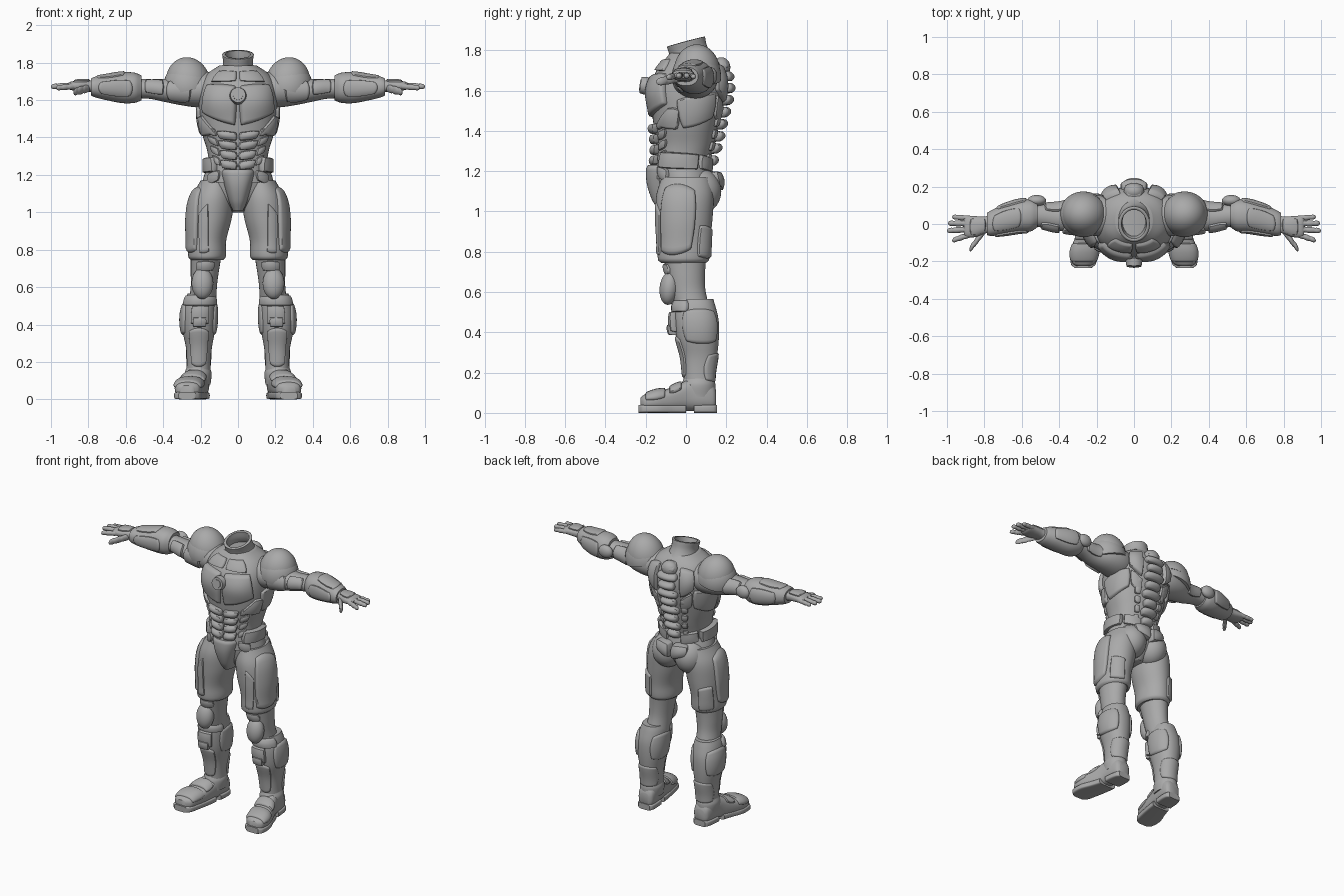
import bpy, bmesh, math
from mathutils import Vector, Matrix

cube = bpy.data.objects.get("Cube")
if cube:
    bpy.data.objects.remove(cube, do_unlink=True)

grey = bpy.data.materials.new("plain_grey")
grey.use_nodes = True
grey.diffuse_color = (0.4, 0.4, 0.4, 1)
grey.node_tree.nodes["Principled BSDF"].inputs["Base Color"].default_value = (0.4, 0.4, 0.4, 1)


def finish(name, bm, mirror=True, angle=42):
    """Turn a bmesh into a smooth-shaded object, mirrored across x if wanted."""
    bmesh.ops.recalc_face_normals(bm, faces=bm.faces)
    mesh = bpy.data.meshes.new(name)
    bm.to_mesh(mesh)
    bm.free()
    mesh.materials.append(grey)
    ob = bpy.data.objects.new(name, mesh)
    bpy.context.collection.objects.link(ob)
    bpy.ops.object.select_all(action='DESELECT')
    ob.select_set(True)
    bpy.context.view_layer.objects.active = ob
    bpy.ops.object.shade_smooth_by_angle(angle=math.radians(angle))
    if mirror:
        mod = ob.modifiers.new("mirror", 'MIRROR')
        mod.use_mirror_merge = False
    return ob


class Body:
    """Smooth surface through oval sections: (position, centre 1, centre 2, radius 1, radius 2)."""

    def __init__(self, axis, sections, power=2.0):
        self.axis, self.rows, self.power = axis, sorted(sections), power

    def section(self, s):
        r = self.rows
        i = max(0, min(len(r) - 2, sum(s >= q[0] for q in r) - 1))
        h = r[i + 1][0] - r[i][0]
        t = (s - r[i][0]) / h

        def slope(j, k):
            a, b = r[max(j - 1, 0)], r[min(j + 1, len(r) - 1)]
            return (b[k] - a[k]) / (b[0] - a[0]) * h
        out = []
        for k in range(1, 5):
            p, q, m, n = r[i][k], r[i + 1][k], slope(i, k), slope(i + 1, k)
            out.append(p + t * (m + t * (3 * (q - p) - 2 * m - n + t * (2 * (p - q) + m + n))))
        return out

    def point(self, s, deg, lift=0.0):
        c1, c2, r1, r2 = self.section(s)
        c, d = math.cos(math.radians(deg)), math.sin(math.radians(deg))
        p = math.copysign(abs(c) ** (2 / self.power), c)
        q = math.copysign(abs(d) ** (2 / self.power), d)
        n = Vector((c * r2, d * r1)).normalized() * lift
        a, b = c1 + p * r1 + n.x, c2 + q * r2 + n.y
        return {'X': (s, a, b), 'Y': (a, s, b), 'Z': (a, b, s)}[self.axis]

    def build(self, name, mirror=True, rings=28, sides=48, capped=True):
        bm = bmesh.new()
        lo, hi = self.rows[0][0], self.rows[-1][0]
        loops = []
        for i in range(rings + 1):
            s = lo + (hi - lo) * (1 - math.cos(math.pi * i / rings)) / 2
            loops.append([bm.verts.new(self.point(s, 360 * j / sides)) for j in range(sides)])
        for a, b in zip(loops, loops[1:]):
            for j in range(sides):
                k = (j + 1) % sides
                bm.faces.new((a[j], a[k], b[k], b[j]))
        if capped:
            bm.faces.new(loops[0])
            bm.faces.new(loops[-1])
        return finish(name, bm, mirror)


def plate(name, body, corners, thick=0.014, dome=0.006, rounding=0.3, mirror=True, n=18):
    """Raised armour plate on a body; corners are (angle, position) in order around it."""
    bm = bmesh.new()
    grid = []
    for i in range(n + 1):
        grid.append([])
        for j in range(n + 1):
            u, v = (math.sin(math.pi * (k / n - 0.5)) for k in (i, j))
            edge = 1 - max(abs(u), abs(v))
            lift = -0.015 + (thick + 0.015) * min(1, edge / 0.09) ** 0.5
            lift += dome * (1 - u * u) * (1 - v * v)
            a = (1 + u * math.sqrt(1 - rounding * v * v)) / 2
            b = (1 + v * math.sqrt(1 - rounding * u * u)) / 2
            w = ((1 - a) * (1 - b), a * (1 - b), a * b, (1 - a) * b)
            deg, s = (sum(w[k] * corners[k][m] for k in range(4)) for m in (0, 1))
            grid[i].append(bm.verts.new(body.point(s, deg, lift)))
    for i in range(n):
        for j in range(n):
            bm.faces.new((grid[i][j], grid[i + 1][j], grid[i + 1][j + 1], grid[i][j + 1]))
    return finish(name, bm, mirror)


def band(name, body, a0, a1, s0, s1, **kw):
    return plate(name, body, [(a0, s0), (a1, s0), (a1, s1), (a0, s1)], **kw)


def ball(name, loc, size, turn=(0, 0, 0), cut=None, mirror=True):
    """Ellipsoid, optionally cut flat below a local height."""
    bm = bmesh.new()
    bmesh.ops.create_uvsphere(bm, u_segments=40, v_segments=24, radius=1)
    if cut is not None:
        geom = bm.verts[:] + bm.edges[:] + bm.faces[:]
        bmesh.ops.bisect_plane(bm, geom=geom, plane_co=(0, 0, cut), plane_no=(0, 0, -1), clear_outer=True)
        bmesh.ops.holes_fill(bm, edges=[e for e in bm.edges if e.is_boundary])
    rot = Matrix.Rotation(turn[1], 4, 'Y') @ Matrix.Rotation(turn[0], 4, 'X')
    bm.transform(Matrix.Translation(loc) @ rot @ Matrix.Diagonal((*size, 1)))
    return finish(name, bm, mirror)


# Torso and pelvis
torso = Body('Z', [(1.16, 0, -.02, .165, .135), (1.25, 0, -.018, .155, .135), (1.33, 0, -.005, .165, .145),
                   (1.42, 0, 0, .192, .16), (1.5, 0, .005, .205, .175), (1.6, 0, .01, .21, .19),
                   (1.68, 0, .018, .2, .175), (1.74, 0, .025, .165, .14), (1.785, 0, .02, .1, .1)], 2.3)
torso.build("torso", mirror=False, rings=40, sides=64)
pelvis = Body('Z', [(1.0, 0, 0, .04, .06), (1.06, 0, 0, .13, .12), (1.13, 0, 0, .19, .14), (1.23, 0, -.015, .172, .14)])
pelvis.build("pelvis", mirror=False)
ball("glutes", (.085, .065, 1.1), (.1, .11, .115))
groin = Body('Z', [(1.01, 0, -.07, .028, .07), (1.06, 0, -.075, .05, .095), (1.14, 0, -.08, .075, .115),
                   (1.21, 0, -.08, .092, .118), (1.23, 0, -.08, .085, .108)], 2.6)
groin.build("groin_guard", mirror=False)

# Open neck collar, tilted forward
neck = Body('Z', [(-.1, 0, .01, .145, .13), (-.05, 0, 0, .1, .11), (0, 0, 0, .08, .096), (.05, 0, 0, .085, .098)])
collar = neck.build("neck_collar", mirror=False, capped=False)
collar.location = (0, .012, 1.795)
collar.rotation_euler.x = math.radians(15)
collar.modifiers.new("wall", 'SOLIDIFY').thickness = .018

# Chest, abdomen and side armour
plate("chest_plates", torso, [(-89, 1.455), (-28, 1.53), (-38, 1.69), (-89, 1.685)], thick=.02, dome=.012, rounding=.12)
plate("upper_chest_plates", torso, [(-89, 1.7), (-45, 1.695), (-50, 1.76), (-89, 1.755)], rounding=.1)
plate("rib_plates", torso, [(-62, 1.42), (-10, 1.4), (-8, 1.51), (-26, 1.52)], rounding=.2)
plate("side_rib_plates", torso, [(-6, 1.4), (48, 1.46), (46, 1.6), (-18, 1.56)], rounding=.2)
for row in range(4):
    z = 1.235 + row * .052
    plate(f"abdomen_plate_{row + 1}", torso, [(-89.5, z - .01), (-62, z), (-58, z + .048), (-89.5, z + .038)],
          thick=.022, dome=.014, rounding=.2)
    plate(f"oblique_plate_{row + 1}", torso, [(-58, z + .01), (-36, z + .03), (-34, z + .075), (-56, z + .055)], thick=.01)

# Round chest emblem: raised ring around a disc
for name, r, y in (("chest_ring", .046, -.222), ("chest_disc", .03, -.226)):
    bm = bmesh.new()
    bmesh.ops.create_cone(bm, cap_ends=True, segments=32, radius1=r, radius2=r * .88, depth=.035)
    bm.transform(Matrix.Translation((0, y + .013, 1.625)) @ Matrix.Rotation(math.radians(82), 4, 'X'))
    finish(name, bm, mirror=False)

# Belt and hip plates
plate("belt_sides", torso, [(-48, 1.215), (30, 1.205), (30, 1.285), (-46, 1.3)], thick=.03, rounding=.1)
plate("belt_back", torso, [(32, 1.21), (78, 1.19), (78, 1.26), (32, 1.285)], thick=.022, rounding=.1)
plate("hip_plates", pelvis, [(-60, 1.17), (-38, 1.14), (-30, 1.21), (-58, 1.23)], thick=.016)
plate("seat_plates", pelvis, [(60, 1.13), (89, 1.09), (89, 1.2), (55, 1.2)], thick=.045, dome=.012)

# Spine segments and shoulder blades
for i in range(9):
    z = 1.225 + i * .06
    wide = 17 if i % 2 else 13
    band(f"spine_segment_{i + 1}", torso, 90 - wide, 90 + wide, z, z + .054, thick=.024, dome=.022, rounding=.35, mirror=False)
    if i < 5:
        band(f"spine_side_{i + 1}", torso, 57, 71, z + .015, z + .062, thick=.012)
plate("shoulder_blade_plates", torso, [(70, 1.53), (42, 1.6), (38, 1.72), (70, 1.74)], thick=.02, dome=.012, rounding=.15)
plate("lower_blade_plates", torso, [(72, 1.43), (48, 1.47), (44, 1.59), (72, 1.52)], thick=.012)
ball("upper_back_knob", (0, .175, 1.715), (.055, .045, .05), mirror=False)

# Arms
arm = Body('X', [(.1, .04, 1.66, .09, .09), (.2, .045, 1.655, .11, .095), (.3, .05, 1.65, .095, .078),
                 (.4, .035, 1.652, .072, .06), (.48, .042, 1.66, .062, .052), (.6, .05, 1.665, .06, .055)])
arm.build("upper_arm")
band("bicep_plates", arm, 120, 205, .395, .5, thick=.01, rounding=.2)
band("tricep_plates", arm, -40, 65, .36, .48, thick=.01, rounding=.2)
band("lower_shoulder_plates", arm, 130, 230, .25, .385, thick=.012, rounding=.3)
forearm = Body('X', [(.515, .05, 1.665, .066, .066), (.55, .046, 1.666, .085, .08), (.61, .042, 1.666, .086, .083),
                     (.7, .022, 1.667, .079, .068), (.765, .004, 1.67, .068, .055), (.785, 0, 1.67, .06, .046)], 2.2)
forearm.build("forearm")
band("forearm_front_plates", forearm, 150, 215, .56, .75, thick=.007, dome=.003)
band("forearm_back_plates", forearm, -40, 40, .57, .74, thick=.007, dome=.003)
band("forearm_top_plates", forearm, 55, 135, .6, .76, thick=.005, dome=.002)
ball("elbow_pads", (.52, .125, 1.672), (.05, .03, .042))

# Shoulder domes over a rim
ball("shoulder_rim", (.27, .052, 1.67), (.128, .122, .135), (0, .22, 0), cut=-.15)
ball("shoulder_dome", (.266, .054, 1.688), (.12, .116, .142), (0, .2, 0), cut=.12)

# Hands
palm = Body('X', [(.76, .002, 1.672, .045, .032), (.8, -.006, 1.675, .046, .03), (.85, -.014, 1.676, .056, .028),
                  (.895, -.014, 1.676, .056, .022), (.91, -.014, 1.676, .045, .014)], 2.4)
palm.build("palm")
band("hand_back_plates", palm, 40, 140, .79, .88, thick=.006, dome=.003)


def finger(name, start, end, r):
    rows = []
    for t, k in ((0, .9), (.3, 1), (.38, .86), (.46, 1), (.66, .95), (.72, .8), (.8, .92), (.95, .7), (1, .15)):
        p = Vector(start).lerp(Vector(end), t)
        rows.append((p.x, p.y, p.z, r * k, r * k))
    Body('X', rows).build(name, rings=24, sides=16)


finger("little_finger", (.87, .03, 1.675), (.972, .038, 1.668), .0145)
finger("ring_finger", (.875, .002, 1.678), (.994, .004, 1.672), .016)
finger("middle_finger", (.875, -.028, 1.678), (1.0, -.036, 1.672), .016)
finger("index_finger", (.87, -.055, 1.674), (.972, -.088, 1.665), .016)
finger("thumb", (.795, -.03, 1.665), (.88, -.138, 1.642), .022)

# Thighs and knees
thigh = Body('Z', [(.745, .166, -.012, .086, .112), (.76, .166, -.012, .1, .127), (.85, .163, -.01, .1, .13),
                   (.97, .148, -.008, .115, .14), (1.08, .135, -.005, .112, .142), (1.17, .12, 0, .08, .12)])
thigh.build("thigh")
plate("thigh_outer_plates", thigh, [(-62, .77), (22, .79), (26, 1.13), (-50, 1.15)], thick=.014, dome=.006, rounding=.25)
plate("thigh_back_plates", thigh, [(30, .77), (85, .76), (80, .92), (32, .94)], thick=.01, rounding=.15)
plate("thigh_front_plates", thigh, [(-98, .78), (-66, .775), (-56, 1.0), (-80, 1.06)], thick=.007, dome=.002, rounding=.1)
knee = Body('Z', [(.48, .193, .045, .075, .085), (.6, .183, .01, .07, .088), (.68, .178, 0, .075, .094), (.8, .168, -.008, .085, .11)])
knee.build("knee_suit")
ball("knee_pads", (.19, -.083, .62), (.058, .048, .084), (-.12, 0, 0))
band("knee_top_plates", knee, -130, -50, .685, .74, thick=.008)

# Shins
shin = Body('Z', [(.11, .212, .065, .066, .074), (.2, .21, .064, .064, .077), (.28, .209, .066, .07, .088),
                  (.37, .21, .058, .087, .105), (.46, .208, .052, .09, .11), (.53, .202, .046, .082, .1), (.565, .2, .045, .07, .09)], 2.2)
shin.build("shin")
band("shin_collar_front", shin, -165, -15, .5, .56, thick=.014, rounding=.15)
band("shin_block", shin, -118, -68, .4, .505, thick=.026, rounding=.1)
band("shin_block_detail", shin, -108, -76, .385, .44, thick=.036, rounding=.1)
band("shin_front_plates", shin, -130, -50, .17, .385, thick=.008, dome=.002)
band("calf_outer_plates", shin, -40, 65, .34, .52, thick=.009, rounding=.3)
band("calf_inner_plates", shin, 115, 215, .34, .52, thick=.007, rounding=.3)
plate("calf_lower_plates", shin, [(10, .15), (170, .15), (165, .3), (15, .3)], thick=.007, dome=.002)

# Boots
boot = Body('Y', [(-.225, .272, .05, .035, .025), (-.21, .27, .053, .06, .036), (-.15, .264, .06, .074, .047),
                  (-.09, .25, .065, .072, .055), (-.03, .235, .077, .066, .067), (.02, .222, .09, .062, .08),
                  (.1, .213, .088, .06, .077), (.14, .21, .075, .05, .06), (.15, .21, .07, .035, .04)], 2.6)
boot.build("boot")
band("toe_cap", boot, 0, 180, -.205, -.1, thick=.007, rounding=.15)
band("instep_plates", boot, 20, 160, -.085, -.02, thick=.009, rounding=.15)
ankle = Body('Z', [(.08, .213, .06, .066, .085), (.14, .213, .062, .072, .084), (.175, .213, .064, .06, .074)])
ankle.build("ankle_cuff")
sole = Body('Y', [(-.235, .272, .02, .045, .02), (-.215, .271, .02, .066, .02), (-.14, .262, .02, .077, .02),
                  (-.06, .24, .02, .07, .02), (.0, .226, .02, .064, .02)], 5)
sole.build("sole_front")
heel = Body('Y', [(.04, .218, .02, .062, .02), (.1, .213, .02, .062, .02), (.14, .21, .02, .055, .02), (.155, .21, .02, .042, .02)], 5)
heel.build("sole_heel")
